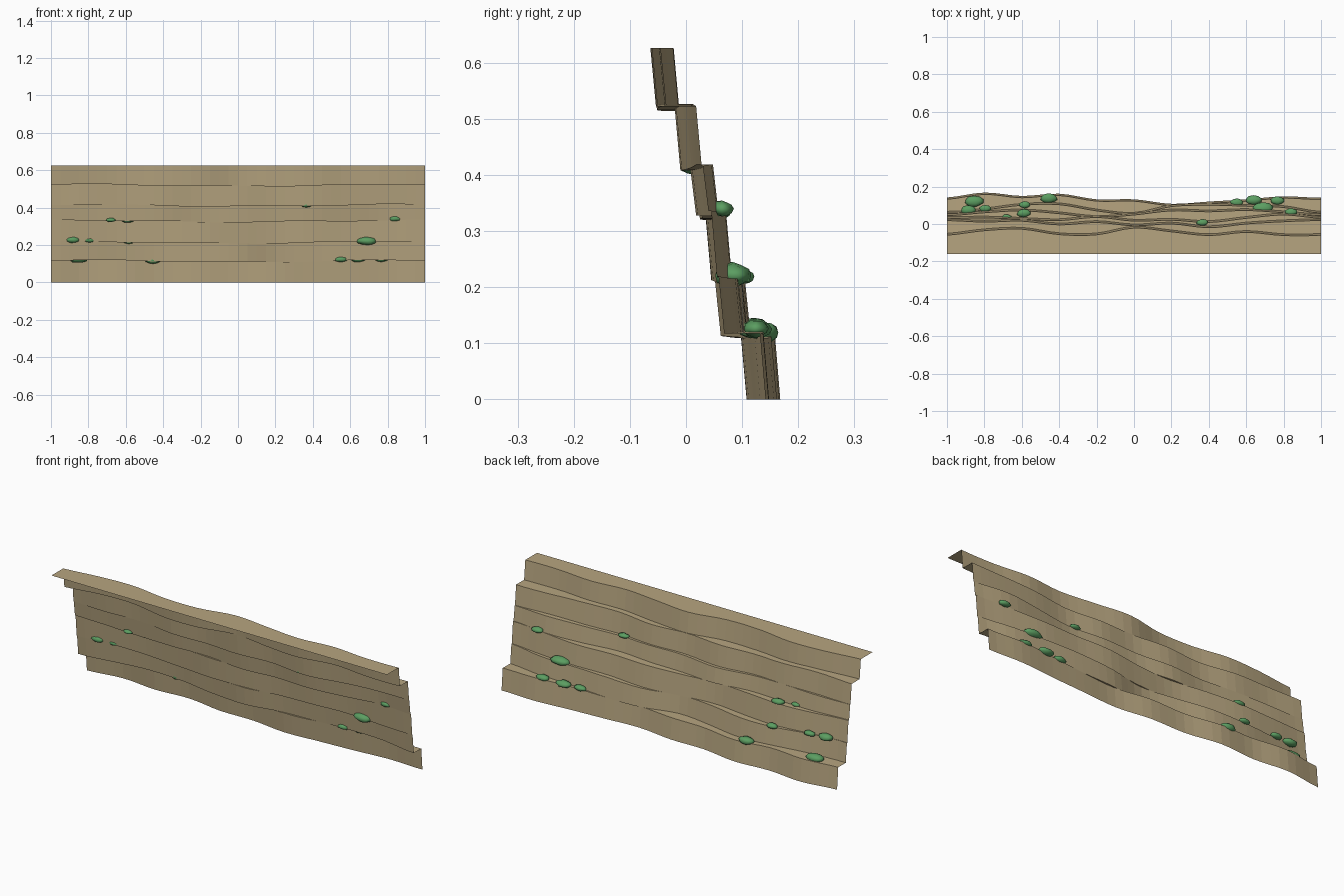
import bpy, bmesh, math, random
from mathutils import Vector

if "Cube" in bpy.data.objects:
    bpy.data.objects.remove(bpy.data.objects["Cube"])

random.seed(4)


def material(name, rgb):
    m = bpy.data.materials.new(name)
    m.diffuse_color = (*rgb, 1)
    m.use_nodes = True
    m.node_tree.nodes["Principled BSDF"].inputs["Base Color"].default_value = m.diffuse_color
    return m


sandstone = material("sandstone", (0.47, 0.375, 0.215))
leaf = material("leaf_green", (0.105, 0.34, 0.12))

COLUMNS = 40
TILT = 0.010
BACK = -0.16
# depth of each rock layer at its top edge, every 0.2 along x, repeating
DEPTHS = [
    (.132, .158, .140, .152, .122, .122, .098, .110, .122, .138),
    (.058, .075, .100, .103, .070, .052, .093, .100, .095, .088),
    (.045, .060, .070, .055, .035, .048, .070, .065, .072, .060),
    (.030, .032, .025, .018, .035, .015, .020, .008, .030, .048),
    (.018, .010, .015, -.005, .008, -.010, .000, -.020, .000, .012),
    (-.060, -.036, -.028, -.057, -.058, -.022, -.042, -.062, -.045, -.062),
]
# average height of each ledge
LEVELS = [0, 0.115, 0.214, 0.328, 0.412, 0.520, 0.626]


def depth(layer, x):
    """Smooth repeating curve through the layer depths."""
    k = DEPTHS[layer]
    n = len(k)
    t = (x + 1) / 0.2
    i = math.floor(t)
    f = t - i
    a, b, c, d = (k[(i + j) % n] for j in (-1, 0, 1, 2))
    return b + 0.5 * f * (c - a + f * (2*a - 5*b + 4*c - d + f * (3*(b - c) + d - a)))


def level(i, x):
    """Height of a ledge, gently uneven; base and rim are straight."""
    if i in (0, 6):
        return LEVELS[i]
    return LEVELS[i] - 0.005 * math.cos(math.pi * x) + 0.003 * math.sin(3 * math.pi * x + i * 1.7)


# stepped cliff sheet, with a flat shelf along the rim
bm = bmesh.new()
rows = []
for c in range(COLUMNS + 1):
    x = -1 + 2 * c / COLUMNS
    pts = []
    for i in range(6):
        y = depth(i, x)
        pts += [(x, y + TILT, level(i, x)), (x, y, level(i + 1, x))]
    pts.append((x, BACK, LEVELS[6]))
    rows.append([bm.verts.new(p) for p in pts])
for r0, r1 in zip(rows, rows[1:]):
    for j in range(len(r0) - 1):
        bm.faces.new((r0[j], r0[j + 1], r1[j + 1], r1[j]))
mesh = bpy.data.meshes.new("cliff_layers")
bm.to_mesh(mesh)
bm.free()
mesh.materials.append(sandstone)
bpy.context.collection.objects.link(bpy.data.objects.new("cliff_layers", mesh))

# shrubs growing on the ledges: x, y, ledge number, half width
SHRUBS = [
    (-.855, .122, 1, .050), (-.455, .138, 1, .045), (.55, .115, 1, .036),
    (.64, .128, 1, .042), (.765, .125, 1, .037),
    (-.885, .075, 2, .042), (-.795, .083, 2, .032), (-.585, .103, 2, .031),
    (.69, .083, 2, .054), (-.68, .036, 3, .026), (-.59, .058, 3, .036),
    (.84, .064, 3, .034), (.365, .008, 4, .030),
]
for n, (x, y, i, r) in enumerate(SHRUBS):
    bm = bmesh.new()
    bmesh.ops.create_icosphere(bm, subdivisions=2, radius=1)
    for v in bm.verts:
        v.co *= random.uniform(0.9, 1.08)
        v.co = Vector((v.co.x * r, v.co.y * r * 0.6, v.co.z * r * 0.42))
    for f in bm.faces:
        f.smooth = True
    mesh = bpy.data.meshes.new("shrub")
    bm.to_mesh(mesh)
    bm.free()
    mesh.materials.append(leaf)
    ob = bpy.data.objects.new(f"shrub_{n + 1}", mesh)
    ob.location = (x, y, level(i, x) + 0.006)
    bpy.context.collection.objects.link(ob)
